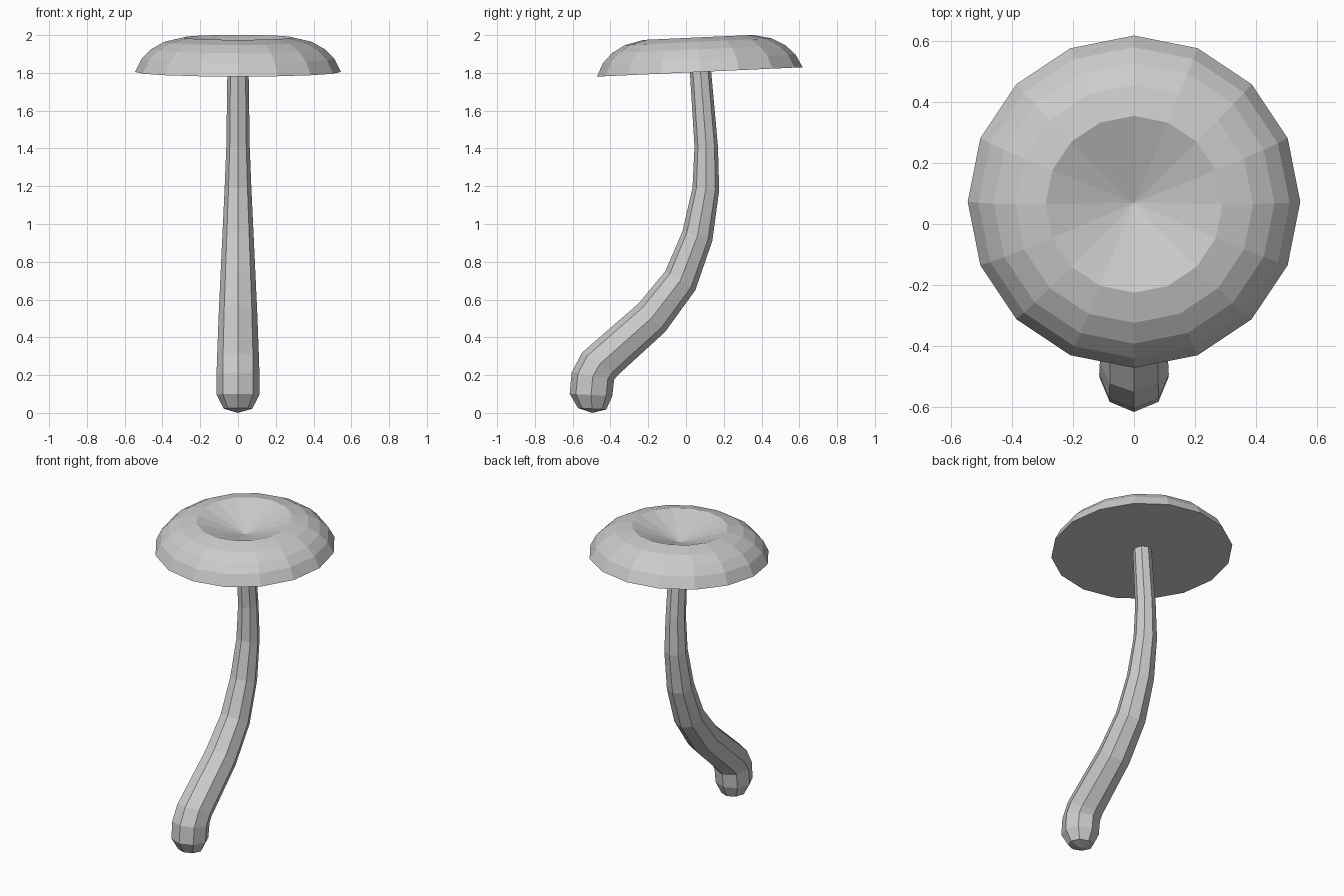
import bpy
from math import sin, cos, radians, tau

if "Cube" in bpy.data.objects:
    bpy.data.objects.remove(bpy.data.objects["Cube"])


def ring(sides, r, y, z, tilt):
    """Circle centred at (0, y, z), tilted about the x axis."""
    t = radians(tilt)
    pts = []
    for i in range(sides):
        a = tau * i / sides
        v = r * sin(a)
        pts.append((r * cos(a), y + v * cos(t), z + v * sin(t)))
    return pts


def loft(name, sides, rings, start_tip=None, end_tip=None):
    """Skin the rings together; each end gets a fan to its tip or a flat face."""
    verts = [p for r in rings for p in ring(sides, *r)]
    faces = []
    for k in range(len(rings) - 1):
        for i in range(sides):
            j = (i + 1) % sides
            a, b = k * sides, (k + 1) * sides
            faces.append((a + i, a + j, b + j, b + i))
    last = (len(rings) - 1) * sides
    for base, tip, flip in ((0, start_tip, True), (last, end_tip, False)):
        loop = [base + i for i in range(sides)]
        if flip:
            loop.reverse()
        if tip is None:
            faces.append(loop)
        else:
            verts.append(tip)
            c = len(verts) - 1
            faces += [(loop[i], loop[(i + 1) % sides], c) for i in range(sides)]
    mesh = bpy.data.meshes.new(name)
    mesh.from_pydata(verts, [], faces)
    mesh.update()
    ob = bpy.data.objects.new(name, mesh)
    bpy.context.collection.objects.link(ob)
    return ob


# Curved, tapering stem: radius, y, z, tilt
stem = [
    (0.075, -0.497, 0.022, -3),
    (0.113, -0.503, 0.095, -3),
    (0.114, -0.493, 0.195, -10),
    (0.112, -0.455, 0.26, -32),
    (0.103, -0.18, 0.505, -47),
    (0.094, -0.03, 0.70, -32),
    (0.083, 0.06, 0.935, -17),
    (0.071, 0.105, 1.185, -5),
    (0.062, 0.107, 1.41, 2),
    (0.056, 0.075, 1.83, 3),
]
loft("stem", 8, stem, start_tip=(0, -0.497, 0.0))

# Slightly tilted domed cap with flat underside and dished top
TILT = 2.6
CY, CZ = 0.073, 1.805


def on_axis(h):
    t = radians(TILT)
    return CY - h * sin(t), CZ + h * cos(t)


profile = [(0.545, 0), (0.51, 0.07), (0.46, 0.12), (0.39, 0.16), (0.29, 0.183)]
cap = [(r, *on_axis(h), TILT) for r, h in profile]
loft("cap", 16, cap, end_tip=(0, *on_axis(0.08)))
